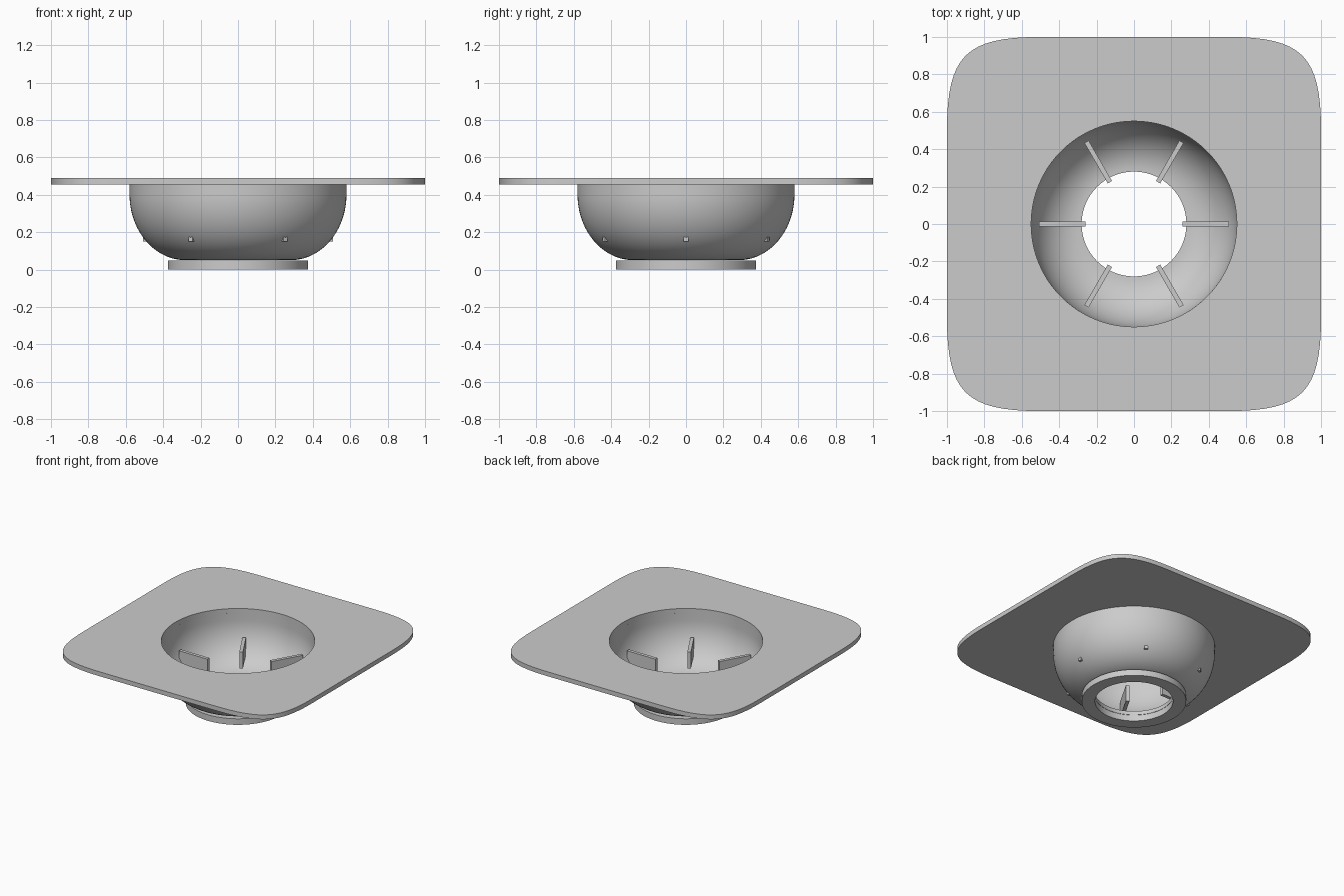
import bpy, bmesh
from math import sin, cos, pi, atan2, radians
from mathutils import Matrix, Vector

cube = bpy.data.objects.get("Cube")
if cube:
    bpy.data.objects.remove(cube, do_unlink=True)

grey = bpy.data.materials.new("light grey")
grey.use_nodes = True
colour = (0.6, 0.6, 0.6, 1)
grey.diffuse_color = colour
grey.node_tree.nodes["Principled BSDF"].inputs["Base Color"].default_value = colour

SEGMENTS = 96
HOLE = 0.55          # radius of the bowl opening
DRAIN = 0.28         # radius of the bottom opening
PLATE_LOW, PLATE_TOP = 0.455, 0.49


def finish(name, bm, smooth=True):
    bmesh.ops.recalc_face_normals(bm, faces=bm.faces)
    mesh = bpy.data.meshes.new(name)
    bm.to_mesh(mesh)
    bm.free()
    mesh.materials.append(grey)
    obj = bpy.data.objects.new(name, mesh)
    bpy.context.collection.objects.link(obj)
    if smooth:
        bpy.ops.object.select_all(action='DESELECT')
        obj.select_set(True)
        bpy.context.view_layer.objects.active = obj
        bpy.ops.object.shade_smooth_by_angle(angle=radians(35))
    return obj


def bridge_loops(name, loops):
    """Join closed loops of points in order, the last back to the first."""
    bm = bmesh.new()
    rings = [[bm.verts.new(p) for p in loop] for loop in loops]
    for a, b in zip(rings, rings[1:] + rings[:1]):
        n = len(a)
        for i in range(n):
            j = (i + 1) % n
            bm.faces.new((a[i], a[j], b[j], b[i]))
    return finish(name, bm)


def revolve(name, profile):
    angles = [2 * pi * i / SEGMENTS for i in range(SEGMENTS)]
    return bridge_loops(name, [[(r * cos(a), r * sin(a), z) for a in angles]
                               for r, z in profile])


# Square top plate with softly curved corners and a round hole
def plate_outline():
    start, handle, steps = 0.5, 0.9, 16
    side = [Vector((1, -start + 2 * start * i / 12)) for i in range(12)]
    for i in range(steps):
        t = i / steps
        u = 1 - t
        w = (u**3, 3 * u * u * t, 3 * u * t * t, t**3)
        side.append(Vector((w[0] + w[1] + handle * w[2] + start * w[3],
                            start * w[0] + handle * w[1] + w[2] + w[3])))
    return [Matrix.Rotation(k * pi / 2, 2) @ p for k in range(4) for p in side]


outline = plate_outline()
angles = [atan2(p.y, p.x) for p in outline]
outer = [[(p.x, p.y, z) for p in outline] for z in (PLATE_LOW, PLATE_TOP)]
inner = [[(HOLE * cos(a), HOLE * sin(a), z) for a in angles]
         for z in (PLATE_TOP, PLATE_LOW)]
bridge_loops("top_plate", outer + inner)


# Hollow bowl: elliptical wall with a straight rim and an open bottom
def wall(width, depth, steps=20):
    arc = [i * pi / 2 / steps for i in range(steps + 1)]
    return [(DRAIN + width * sin(a), 0.4 - depth * cos(a)) for a in arc] \
        + [(DRAIN + width, PLATE_LOW)]


revolve("bowl", wall(0.30, 0.35) + wall(HOLE - DRAIN, 0.32)[::-1])

# Flat foot ring under the bowl
revolve("foot_ring", [(DRAIN, 0), (0.375, 0), (0.375, 0.048), (DRAIN, 0.048)])

# Six radial fins whose lower outer corners poke through the bowl wall
for k in range(6):
    bm = bmesh.new()
    bmesh.ops.create_cube(bm, size=1)
    bmesh.ops.scale(bm, vec=(0.25, 0.026, 0.13), verts=bm.verts)
    bmesh.ops.translate(bm, vec=(0.383, 0, 0.216), verts=bm.verts)
    bmesh.ops.rotate(bm, cent=(0, 0, 0), verts=bm.verts,
                     matrix=Matrix.Rotation(k * pi / 3, 3, 'Z'))
    finish(f"fin_{k + 1}", bm, smooth=False)
